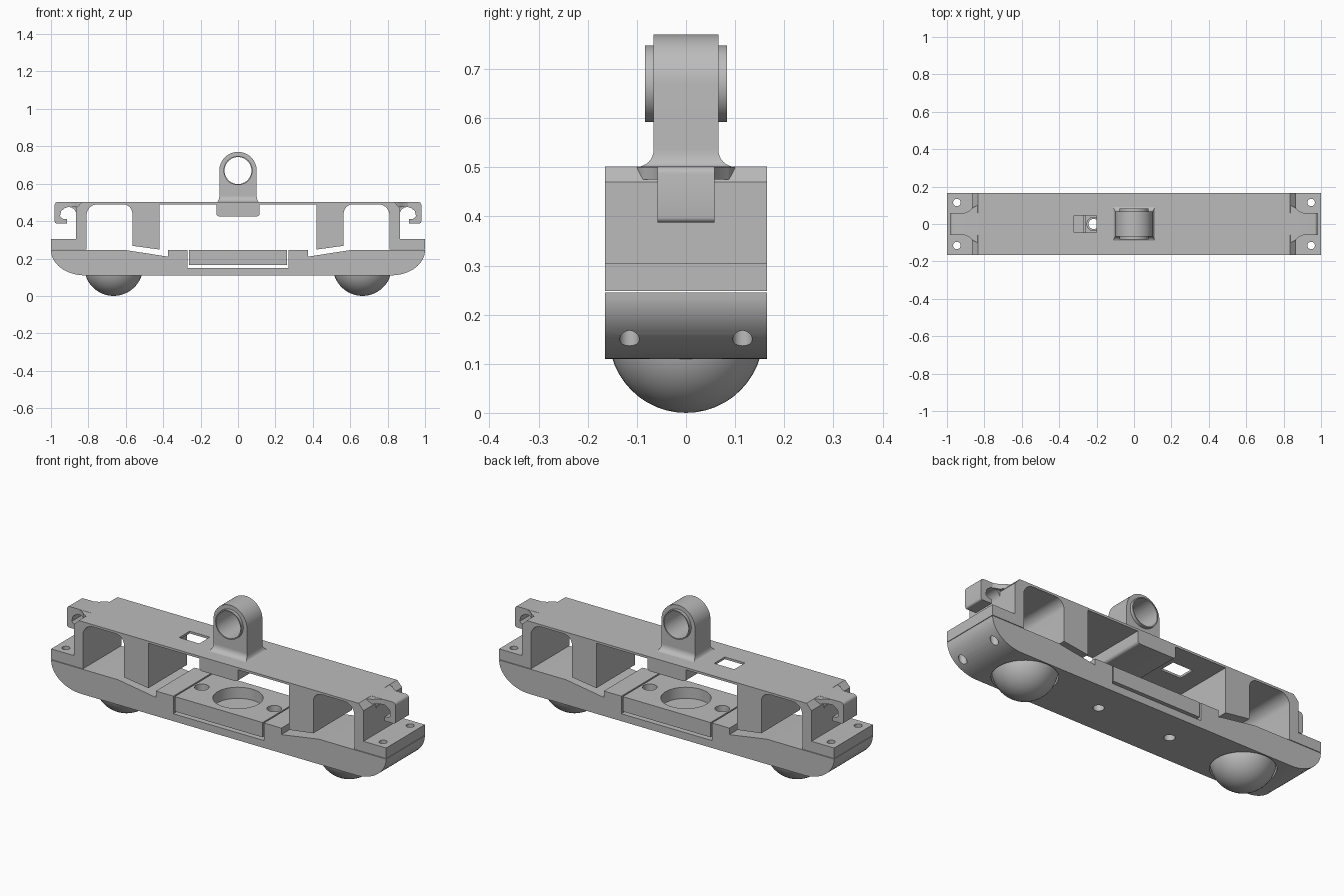
import bpy, bmesh, math
from mathutils import Matrix

cube = bpy.data.objects.get("Cube")
if cube:
    bpy.data.objects.remove(cube, do_unlink=True)

grey = bpy.data.materials.new("plain grey")
grey.use_nodes = True
grey.diffuse_color = (0.5, 0.5, 0.5, 1)
grey.node_tree.nodes["Principled BSDF"].inputs["Base Color"].default_value = (0.5, 0.5, 0.5, 1)

W = 0.165      # half width of the frame


def finish(name, bm):
    bmesh.ops.recalc_face_normals(bm, faces=bm.faces)
    mesh = bpy.data.meshes.new(name)
    bm.to_mesh(mesh)
    bm.free()
    mesh.materials.append(grey)
    obj = bpy.data.objects.new(name, mesh)
    bpy.context.collection.objects.link(obj)
    return obj


def prism(name, pts, lo, hi, axis="Y"):
    """Extrude an outline along Y (points are x, z) or along Z (points are x, y)."""
    place = (lambda a, b, t: (a, t, b)) if axis == "Y" else (lambda a, b, t: (a, b, t))
    bm = bmesh.new()
    face = bm.faces.new([bm.verts.new(place(a, b, lo)) for a, b in pts])
    moved = bmesh.ops.extrude_face_region(bm, geom=[face])["geom"]
    bmesh.ops.translate(bm, vec=place(0, 0, hi - lo),
                        verts=[g for g in moved if isinstance(g, bmesh.types.BMVert)])
    return finish(name, bm)


def cylinder(name, r, depth, center, along_y=False):
    bm = bmesh.new()
    mat = Matrix.Translation(center)
    if along_y:
        mat = mat @ Matrix.Rotation(math.pi / 2, 4, "X")
    bmesh.ops.create_cone(bm, cap_ends=True, segments=48, radius1=r, radius2=r,
                          depth=depth, matrix=mat)
    return finish(name, bm)


def cut(obj, cutters):
    for c in cutters:
        c.hide_render = True
        mod = obj.modifiers.new("cut", "BOOLEAN")
        mod.operation, mod.solver, mod.object = "DIFFERENCE", "EXACT", c
        bpy.context.view_layer.objects.active = obj
        bpy.ops.object.modifier_apply(modifier=mod.name)
        bpy.data.objects.remove(c, do_unlink=True)


def arc(cx, cz, rx, rz, a0, a1, n=10):
    angles = [math.radians(a0 + (a1 - a0) * i / n) for i in range(n + 1)]
    return [(cx + rx * math.cos(a), cz + rz * math.sin(a)) for a in angles]


def both(half):
    """Close a right-hand outline with its mirror image."""
    return half + [(-x, z) for x, z in reversed(half)]


def box(name, x0, x1, y0, y1, z0, z1):
    return prism(name, [(x0, z0), (x1, z0), (x1, z1), (x0, z1)], y0, y1)


# Lower body with rounded ends and a centre slot
lower = prism("lower_body", both(
    [(0.27, 0.15), (0.27, 0.245), (0.375, 0.245), (0.375, 0.21), (0.6, 0.245)]
    + arc(0.82, 0.245, 0.18, 0.135, 0, -90, 16)), -W, W)

# Upper frame: thin deck, end legs with feet, posts and centre boss
upper = prism("upper_frame", both(
    [(0.835, 0.502), (0.865, 0.47), (0.865, 0.305), (1, 0.305), (1, 0.248), (0.81, 0.248)]
    + arc(0.75, 0.43, 0.06, 0.06, 0, 90)
    + arc(0.615, 0.44, 0.05, 0.05, 90, 180)
    + [(0.565, 0.268), (0.42, 0.248), (0.42, 0.49), (0.115, 0.49)]
    + arc(0.1, 0.44, 0.015, 0.015, 0, -90, 4)), -W, W)

# Centre block sitting in the slot
block = box("centre_block", -0.262, 0.262, -W, W, 0.165, 0.245)

# Bolt holes, ball sockets, block recess and deck slot
for sx in (-1, 1):
    for part in (lower, upper):
        cut(part, [cylinder("cutter", 0.02, 0.5, (0.947 * sx, y, 0.2)) for y in (-0.115, 0.115)])
    cut(lower, [cylinder("cutter", 0.158, 0.1, (0.665 * sx, 0, 0.1)),
                cylinder("cutter", 0.027, 0.4, (0.216 * sx, 0, 0.15))])
    cut(block, [cylinder("cutter", 0.036, 0.4, (0.216 * sx, 0, 0.2))])
cut(block, [cylinder("cutter", 0.123, 0.12, (0, 0, 0.245))])
cut(upper, [box("cutter", -0.32, -0.2, -0.045, 0.045, 0.46, 0.55)])

# Balls under the body
for side, sx in (("left", 1), ("right", -1)):
    bm = bmesh.new()
    bmesh.ops.create_uvsphere(bm, u_segments=48, v_segments=24, radius=0.157,
                              matrix=Matrix.Translation((0.665 * sx, 0, 0.157)))
    # keep only the part below the inside of the socket
    geom = bm.verts[:] + bm.edges[:] + bm.faces[:]
    bmesh.ops.bisect_plane(bm, geom=geom, plane_co=(0, 0, 0.155), plane_no=(0, 0, 1),
                           clear_outer=True)
    bmesh.ops.holes_fill(bm, edges=[e for e in bm.edges if e.is_boundary])
    finish(side + "_ball", bm)

    # End hook and its flared root
    hook = ([(0.82, 0.502)] + arc(0.965, 0.487, 0.015, 0.015, 90, 0, 4)
            + arc(0.97, 0.398, 0.01, 0.01, 0, -90, 4)
            + [(0.915, 0.388), (0.915, 0.41), (0.94, 0.413), (0.952, 0.425), (0.945, 0.455)]
            + arc(0.905, 0.437, 0.04, 0.038, 40, 180, 8) + [(0.82, 0.437)])
    prism(side + "_hook", [(x * sx, z) for x, z in hook], -0.058, 0.058)
    root = [(0.82, 0.1), (0.838, 0.1), (0.865, 0.085), (0.88, 0.07), (0.91, 0.058)]
    root += [(x, -y) for x, y in reversed(root)]
    prism(side + "_hook_root", [(x * sx, y) for x, y in root], 0.475, 0.501, "Z")

# Lifting eye with bush
eye = prism("lifting_eye", [(-0.1, 0.49), (0.1, 0.49)] + arc(0, 0.67, 0.1, 0.1, 0, 180, 32),
            -0.066, 0.066)
cut(eye, [cylinder("cutter", 0.077, 0.4, (0, 0, 0.67), True)])
bush = cylinder("eye_bush", 0.078, 0.166, (0, 0, 0.67), True)
cut(bush, [cylinder("cutter", 0.072, 0.4, (0, 0, 0.67), True)])

# Flared foot of the eye, lofted from rectangles
bm = bmesh.new()
rings = []
for i in range(9):
    a = math.pi / 2 * i / 8
    out, z = 1 - math.sin(a), 0.501 + 0.034 * (1 - math.cos(a))
    hx, hy = 0.1 + 0.016 * out, 0.066 + 0.034 * out
    rings.append([bm.verts.new((hx * u, hy * v, z)) for u, v in ((-1, -1), (1, -1), (1, 1), (-1, 1))])
for r0, r1 in zip(rings, rings[1:]):
    for k in range(4):
        j = (k + 1) % 4
        bm.faces.new((r0[k], r0[j], r1[j], r1[k]))
bm.faces.new(rings[0])
bm.faces.new(rings[-1])
finish("eye_foot", bm)

# Smooth the curves, keep edges sharp
bpy.ops.object.select_all(action="DESELECT")
for obj in bpy.context.collection.objects:
    if obj.type == "MESH" and grey.name in obj.data.materials:
        obj.select_set(True)
        bpy.context.view_layer.objects.active = obj
bpy.ops.object.shade_smooth_by_angle(angle=math.radians(30))
